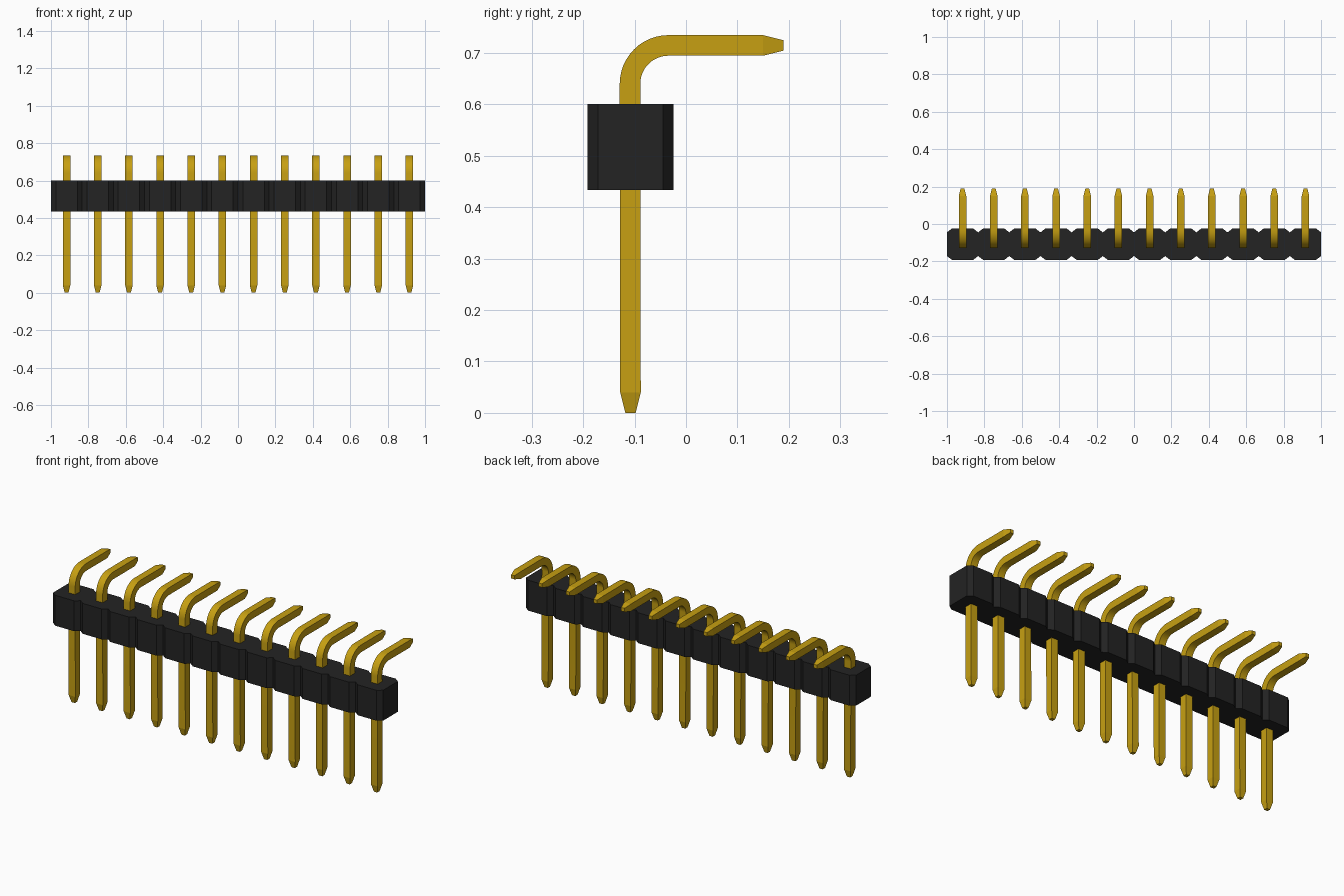
import bpy, bmesh
from math import sin, cos, pi
from mathutils import Vector

if "Cube" in bpy.data.objects:
    bpy.data.objects.remove(bpy.data.objects["Cube"])

COUNT = 12
PITCH = 2 / COUNT
AXIS_Y = -0.108
HALF = 0.02


def material(name, color, roughness):
    mat = bpy.data.materials.new(name)
    mat.use_nodes = True
    mat.diffuse_color = color
    bsdf = mat.node_tree.nodes["Principled BSDF"]
    bsdf.inputs["Base Color"].default_value = color
    bsdf.inputs["Roughness"].default_value = roughness
    return mat


def finish(bm, name, mat):
    bmesh.ops.recalc_face_normals(bm, faces=bm.faces)
    mesh = bpy.data.meshes.new(name)
    bm.to_mesh(mesh)
    bm.free()
    mesh.materials.append(mat)
    obj = bpy.data.objects.new(name, mesh)
    bpy.context.collection.objects.link(obj)
    return obj


black = material("black plastic", (0.017, 0.017, 0.017, 1), 0.6)
gold = material("gold metal", (0.57, 0.35, 0.006, 1), 0.4)

# Housing: notched strip outline extruded upward
half_depth, cut_x, cut_y = PITCH / 2, 0.026, 0.02
front = []
for i in range(COUNT):
    left, right = -1 + i * PITCH, -1 + (i + 1) * PITCH
    front += [(left, cut_y - half_depth), (left + cut_x, -half_depth),
              (right - cut_x, -half_depth)]
front.append((1, cut_y - half_depth))
outline = front + [(x, -y) for x, y in reversed(front)]
bm = bmesh.new()
base = bm.faces.new([bm.verts.new((x, y + AXIS_Y, 0.434)) for x, y in outline])
top = bmesh.ops.extrude_face_region(bm, geom=[base])["geom"]
bmesh.ops.translate(bm, vec=(0, 0, PITCH),
                    verts=[v for v in top if isinstance(v, bmesh.types.BMVert)])
finish(bm, "housing", black)

# Pin path: (y, z, direction angle, half width), tapered at both tips
bend_y, bend_z, radius, steps = -0.034, 0.64, 0.075, 12
path = [(AXIS_Y, 0, 0, HALF / 2), (AXIS_Y, 0.04, 0, HALF)]
for i in range(steps + 1):
    a = pi / 2 * i / steps
    path.append((bend_y - radius * cos(a), bend_z + radius * sin(a), a, HALF))
end_z = bend_z + radius
path += [(0.15, end_z, pi / 2, HALF), (0.19, end_z, pi / 2, HALF / 2)]

# Square section swept along the path
bm = bmesh.new()
rings = []
for y, z, a, w in path:
    side = Vector((0, cos(a), -sin(a)))
    rings.append([bm.verts.new(Vector((sx * w, y, z)) + side * sy * w)
                  for sx, sy in ((-1, -1), (1, -1), (1, 1), (-1, 1))])
for r, s in zip(rings, rings[1:]):
    for k in range(4):
        n = (k + 1) % 4
        bm.faces.new((r[k], r[n], s[n], s[k]))
bm.faces.new(rings[0])
bm.faces.new(rings[-1])
pin = finish(bm, "pin_1", gold)
bpy.context.view_layer.objects.active = pin
pin.select_set(True)
bpy.ops.object.shade_smooth_by_angle(angle=pi / 15)

# Row of identical pins
pin.location.x = -1 + PITCH / 2
for i in range(1, COUNT):
    copy = pin.copy()
    copy.name = f"pin_{i + 1}"
    copy.location.x = -1 + (i + 0.5) * PITCH
    bpy.context.collection.objects.link(copy)
